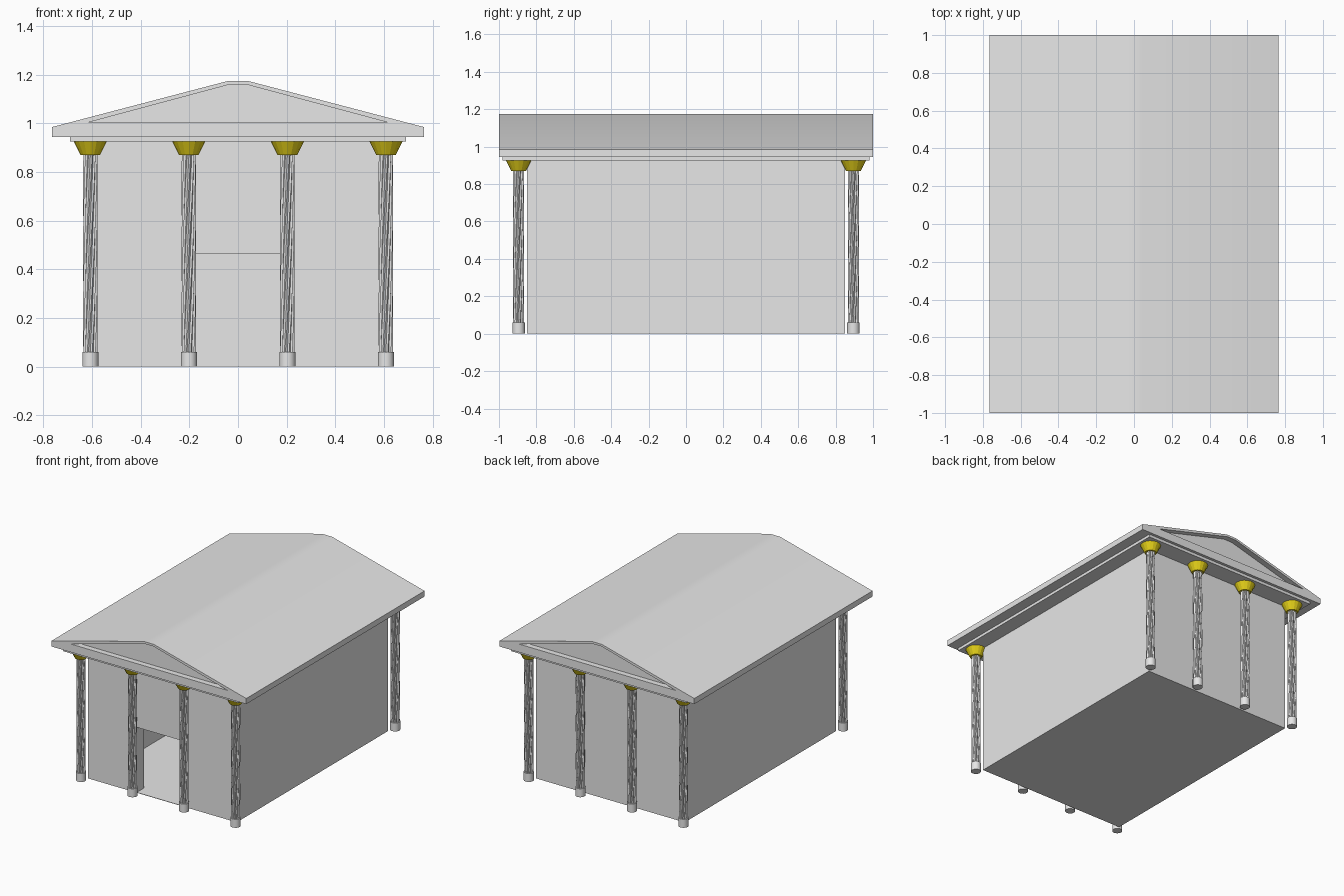
import bpy, bmesh
from math import sin, cos, pi, radians

cube = bpy.data.objects.get("Cube")
if cube:
    bpy.data.objects.remove(cube, do_unlink=True)


def material(name, rgb):
    m = bpy.data.materials.new(name)
    m.use_nodes = True
    m.diffuse_color = (*rgb, 1)
    m.node_tree.nodes["Principled BSDF"].inputs["Base Color"].default_value = (*rgb, 1)
    return m


STONE = material("pale stone", (0.8, 0.8, 0.8))
GOLD = material("gold", (0.8, 0.65, 0.01))


def finish(bm, name, mat, smooth=False):
    bmesh.ops.recalc_face_normals(bm, faces=bm.faces)
    mesh = bpy.data.meshes.new(name)
    bm.to_mesh(mesh)
    bm.free()
    mesh.materials.append(mat)
    ob = bpy.data.objects.new(name, mesh)
    bpy.context.collection.objects.link(ob)
    if smooth:
        bpy.ops.object.select_all(action="DESELECT")
        ob.select_set(True)
        bpy.context.view_layer.objects.active = ob
        bpy.ops.object.shade_smooth_by_angle(angle=radians(30))
    return ob


def box(name, x, y, z):
    """Box from three (low, high) ranges."""
    bm = bmesh.new()
    bmesh.ops.create_cube(bm, size=1)
    for v in bm.verts:
        v.co = [r[0] if c < 0 else r[1] for c, r in zip(v.co, (x, y, z))]
    return finish(bm, name, STONE)


def loft(name, rings, mat, smooth=False):
    """Closed skin through a stack of rings."""
    bm = bmesh.new()
    loops = [[bm.verts.new(p) for p in ring] for ring in rings]
    n = len(loops[0])
    for a, b in zip(loops, loops[1:]):
        for i in range(n):
            j = (i + 1) % n
            bm.faces.new((a[i], a[j], b[j], b[i]))
    bm.faces.new(loops[0])
    bm.faces.new(loops[-1])
    return finish(bm, name, mat, smooth)


def circle(r, z, n=24):
    return [(r * cos(2 * pi * i / n), r * sin(2 * pi * i / n), z) for i in range(n)]


def fluted(z, turn, flutes=12):
    n = flutes * 2
    ring = []
    for i in range(n):
        r = 0.03 if i % 2 else 0.024
        a = 2 * pi * i / n + turn
        ring.append((r * cos(a), r * sin(a), z))
    return ring


# Hall: hollow shell with a doorway in the front
hall = box("hall", (-0.585, 0.585), (-0.85, 0.85), (0, 0.93))
room = box("room_cutter", (-0.545, 0.545), (-0.77, 0.81), (0.003, 0.92))
door = box("doorway_cutter", (-0.2, 0.2), (-0.9, -0.7), (0.003, 0.465))
for cutter in (room, door):
    mod = hall.modifiers.new(cutter.name, "BOOLEAN")
    mod.operation = "DIFFERENCE"
    mod.solver = "EXACT"
    mod.object = cutter
    bpy.context.view_layer.objects.active = hall
    bpy.ops.object.modifier_apply(modifier=mod.name)
    bpy.data.objects.remove(cutter, do_unlink=True)

# Architrave slab under the roof
box("architrave", (-0.69, 0.69), (-0.98, 0.98), (0.925, 0.945))

# Gable roof: rims at both ends with recessed pediments
outer = [(-0.765, 0.945), (0.765, 0.945), (0.765, 0.985),
         (0.04, 1.175), (-0.04, 1.175), (-0.765, 0.985)]
inner = [(-0.62, 1.003), (0.62, 1.003), (0.62, 1.003),
         (0.035, 1.16), (-0.035, 1.16), (-0.62, 1.003)]
sections = [(inner, -0.96), (inner, -1), (outer, -1), (outer, 1), (inner, 1), (inner, 0.96)]
roof = loft("roof", [[(x, y, z) for x, z in s] for s, y in sections], STONE)
bm = bmesh.new()
bm.from_mesh(roof.data)
bmesh.ops.remove_doubles(bm, verts=bm.verts, dist=0.0005)
bmesh.ops.recalc_face_normals(bm, faces=bm.faces)
bm.to_mesh(roof.data)
bm.free()
bpy.ops.object.select_all(action="DESELECT")
roof.select_set(True)
bpy.context.view_layer.objects.active = roof
bpy.ops.object.shade_smooth_by_angle(angle=radians(30))

# One column: round base, twisted fluted shaft, flared capital
STEPS = 16
base = loft("column_base", [circle(0.033, 0), circle(0.033, 0.06)], STONE, True)
shaft = loft("column_shaft", [fluted(0.06 + 0.81 * k / STEPS, pi / 2 * k / STEPS)
                              for k in range(STEPS + 1)], STONE)
capital = loft("column_capital", [circle(0.04, 0.87, 16), circle(0.068, 0.926, 16)], GOLD)

# Four columns along the front and the back
for side, y in (("front", -0.895), ("back", 0.895)):
    for i in range(4):
        x = -0.607 + 0.405 * i
        for part in (base, shaft, capital):
            ob = part.copy()
            ob.name = f"{side}_{part.name}_{i + 1}"
            ob.location = (x, y, 0)
            bpy.context.collection.objects.link(ob)
for part in (base, shaft, capital):
    bpy.data.objects.remove(part, do_unlink=True)
